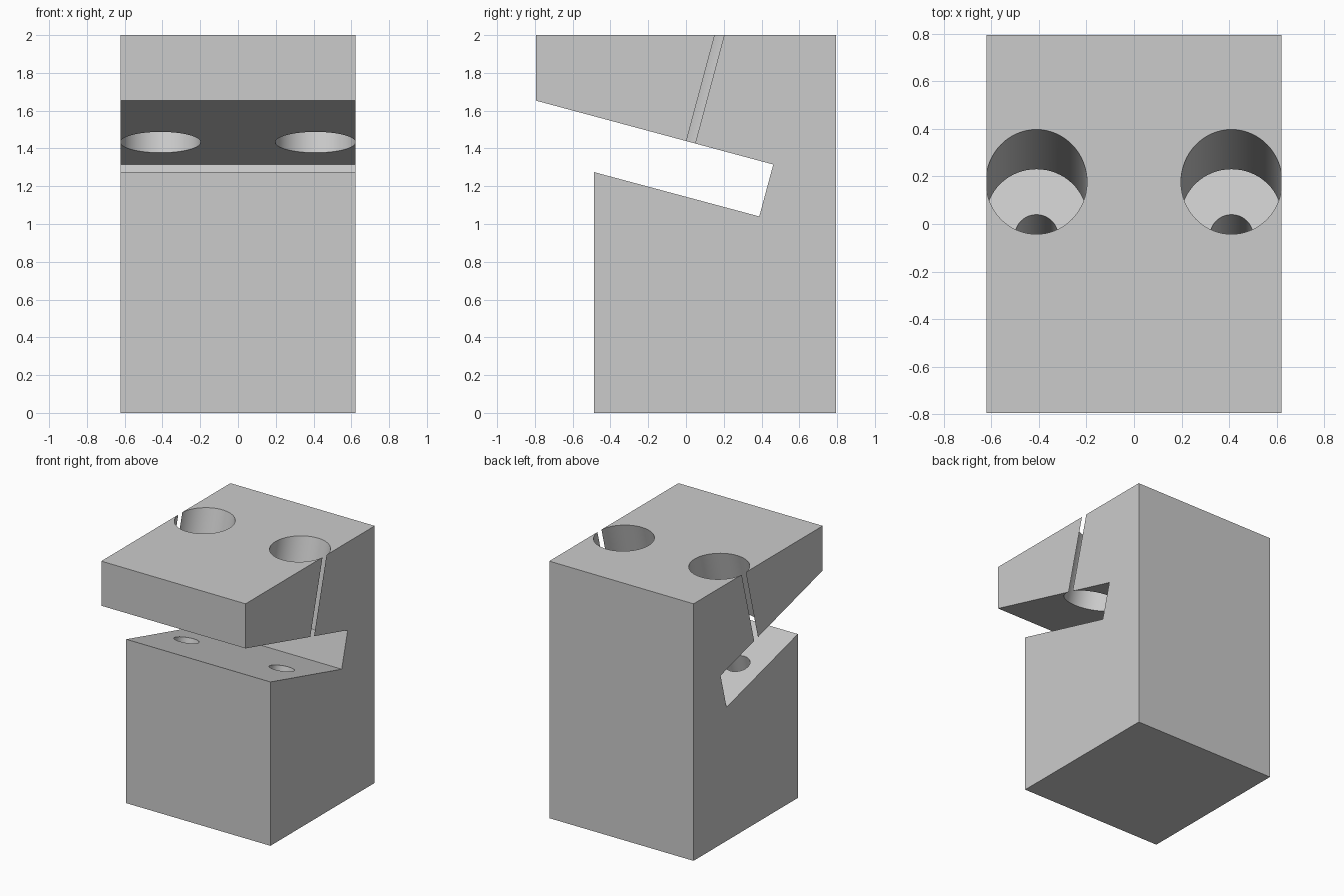
import bpy, bmesh, math
from mathutils import Vector, Matrix

if "Cube" in bpy.data.objects:
    bpy.data.objects.remove(bpy.data.objects["Cube"])

TILT = math.radians(15)
HALF_W = 0.621
HOLE_X = 0.41
AXIS = Vector((0, math.sin(TILT), math.cos(TILT)))   # drilling direction, square to the slot

grey = bpy.data.materials.new("light_grey")
grey.diffuse_color = (0.6, 0.6, 0.6, 1)
grey.use_nodes = True
grey.node_tree.nodes["Principled BSDF"].inputs["Base Color"].default_value = grey.diffuse_color


def add_object(name, bm):
    bmesh.ops.recalc_face_normals(bm, faces=bm.faces[:])
    mesh = bpy.data.meshes.new(name)
    bm.to_mesh(mesh)
    bm.free()
    mesh.materials.append(grey)
    obj = bpy.data.objects.new(name, mesh)
    bpy.context.collection.objects.link(obj)
    return obj


def tilted_cylinder(name, x, start, length, radius):
    """Cylinder running from start (y, z) along the drilling axis."""
    centre = Vector((x, *start)) + AXIS * length / 2
    bm = bmesh.new()
    bmesh.ops.create_cone(bm, cap_ends=True, segments=64, radius1=radius,
                          radius2=radius, depth=length,
                          matrix=Matrix.Translation(centre) @ Matrix.Rotation(-TILT, 4, 'X'))
    return add_object(name, bm)


# Block: side profile with the slanted slot, extruded across the width
profile = [(-0.488, 0), (0.794, 0), (0.794, 2), (-0.794, 2), (-0.794, 1.653),
           (0.462, 1.315), (0.388, 1.04), (-0.488, 1.275)]
bm = bmesh.new()
face = bm.faces.new([bm.verts.new((-HALF_W, y, z)) for y, z in profile])
ext = bmesh.ops.extrude_face_region(bm, geom=[face])
bmesh.ops.translate(bm, vec=(2 * HALF_W, 0, 0),
                    verts=[v for v in ext["geom"] if isinstance(v, bmesh.types.BMVert)])
block = add_object("slotted_block", bm)

# Cutters: wide bores that just break the side walls, and small blind holes below
cutters = []
slot_mid = (-0.009, 1.305)
hole_floor = Vector((-0.046, 1.163)) - Vector((AXIS.y, AXIS.z)) * 0.55
for side in (-1, 1):
    cutters.append(tilted_cylinder("wide_bore_cutter", side * HOLE_X, slot_mid, 1.0, 0.2125))
    cutters.append(tilted_cylinder("small_hole_cutter", side * HOLE_X, hole_floor, 0.66, 0.09))

bpy.context.view_layer.objects.active = block
block.select_set(True)
for cutter in cutters:
    mod = block.modifiers.new("cut", 'BOOLEAN')
    mod.operation = 'DIFFERENCE'
    mod.solver = 'EXACT'
    mod.object = cutter
    bpy.ops.object.modifier_apply(modifier=mod.name)
for cutter in cutters:
    bpy.data.objects.remove(cutter)

bpy.ops.object.shade_smooth_by_angle(angle=math.radians(30))
